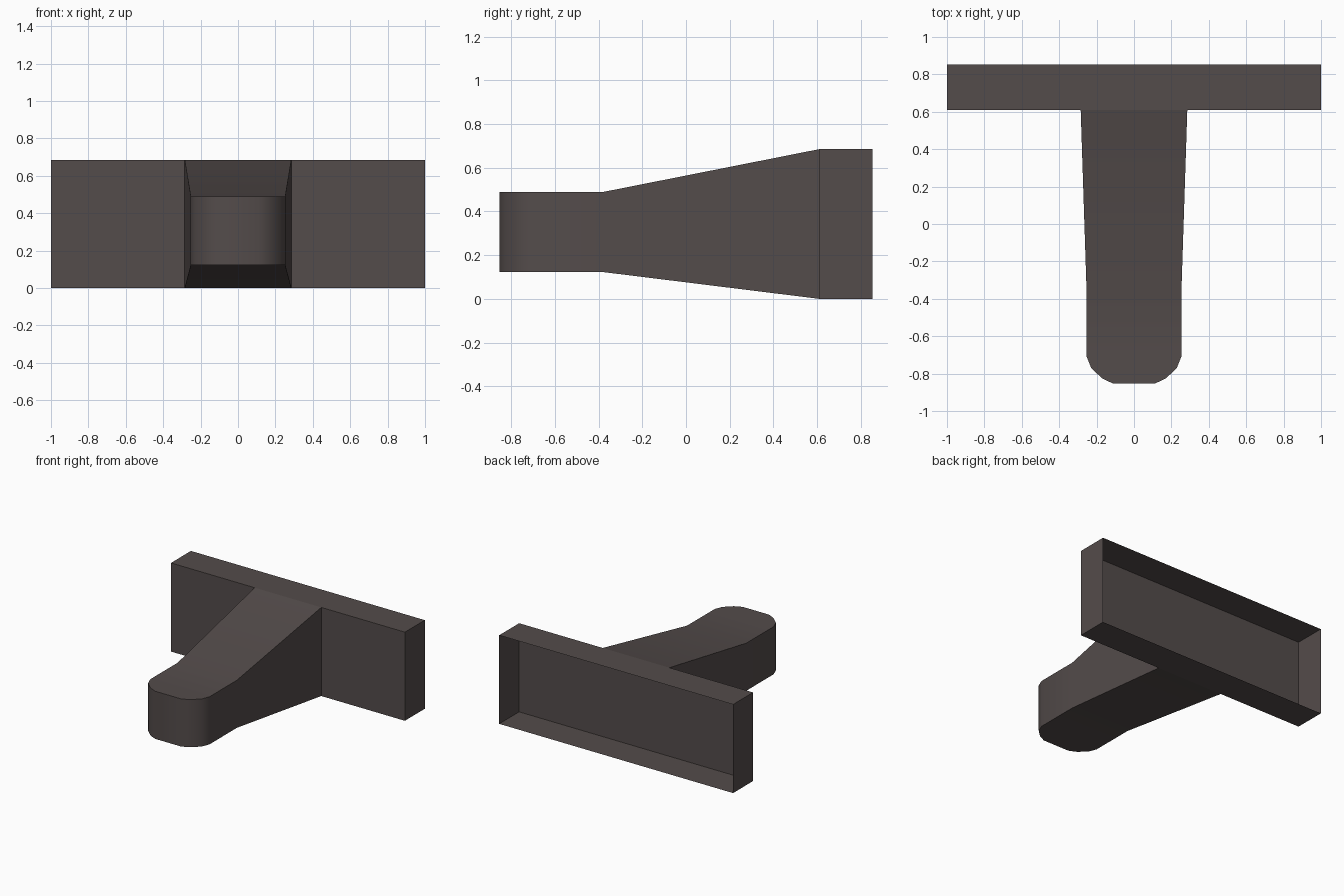
import bpy, bmesh, math

if "Cube" in bpy.data.objects:
    bpy.data.objects.remove(bpy.data.objects["Cube"])

brown = bpy.data.materials.new("dark grey brown")
brown.diffuse_color = (0.088, 0.072, 0.070, 1)
brown.use_nodes = True
brown.node_tree.nodes["Principled BSDF"].inputs["Base Color"].default_value = brown.diffuse_color


def loft(name, stations):
    """Join rectangles (y, half width, bottom, top) from back to front; back stays open."""
    bm = bmesh.new()
    rings = [[bm.verts.new((x, y, z)) for x, z in ((-w, b), (w, b), (w, t), (-w, t))]
             for y, w, b, t in stations]
    for r0, r1 in zip(rings, rings[1:]):
        for i in range(4):
            j = (i + 1) % 4
            bm.faces.new((r0[j], r0[i], r1[i], r1[j]))
    bm.faces.new(rings[-1])
    bm.normal_update()
    # front cap must look towards -y
    bm.faces.ensure_lookup_table()
    if bm.faces[-1].normal.y > 0:
        bm.faces[-1].normal_flip()
    for f in bm.faces:
        c = f.calc_center_median()
        if f.normal.x * c.x + f.normal.z * (c.z - 0.32) < -1e-5:
            f.normal_flip()
    me = bpy.data.meshes.new(name)
    bm.to_mesh(me)
    bm.free()
    me.materials.append(brown)
    ob = bpy.data.objects.new(name, me)
    bpy.context.collection.objects.link(ob)
    bpy.ops.object.select_all(action='DESELECT')
    ob.select_set(True)
    bpy.context.view_layer.objects.active = ob
    bpy.ops.object.shade_smooth_by_angle(angle=math.radians(30))
    return ob


# thin-walled crossbar, open at the back
loft("crossbar", [(0.853, 1.0, 0, 0.685), (0.61, 1.0, 0, 0.685)])

# tapering arm with a rounded nose
nose = [(-0.71, 0.253), (-0.77, 0.229), (-0.826, 0.17), (-0.853, 0.112)]
loft("arm", [(0.61, 0.285, 0, 0.685), (-0.375, 0.253, 0.122, 0.49)]
     + [(y, w, 0.122, 0.49) for y, w in nose])
